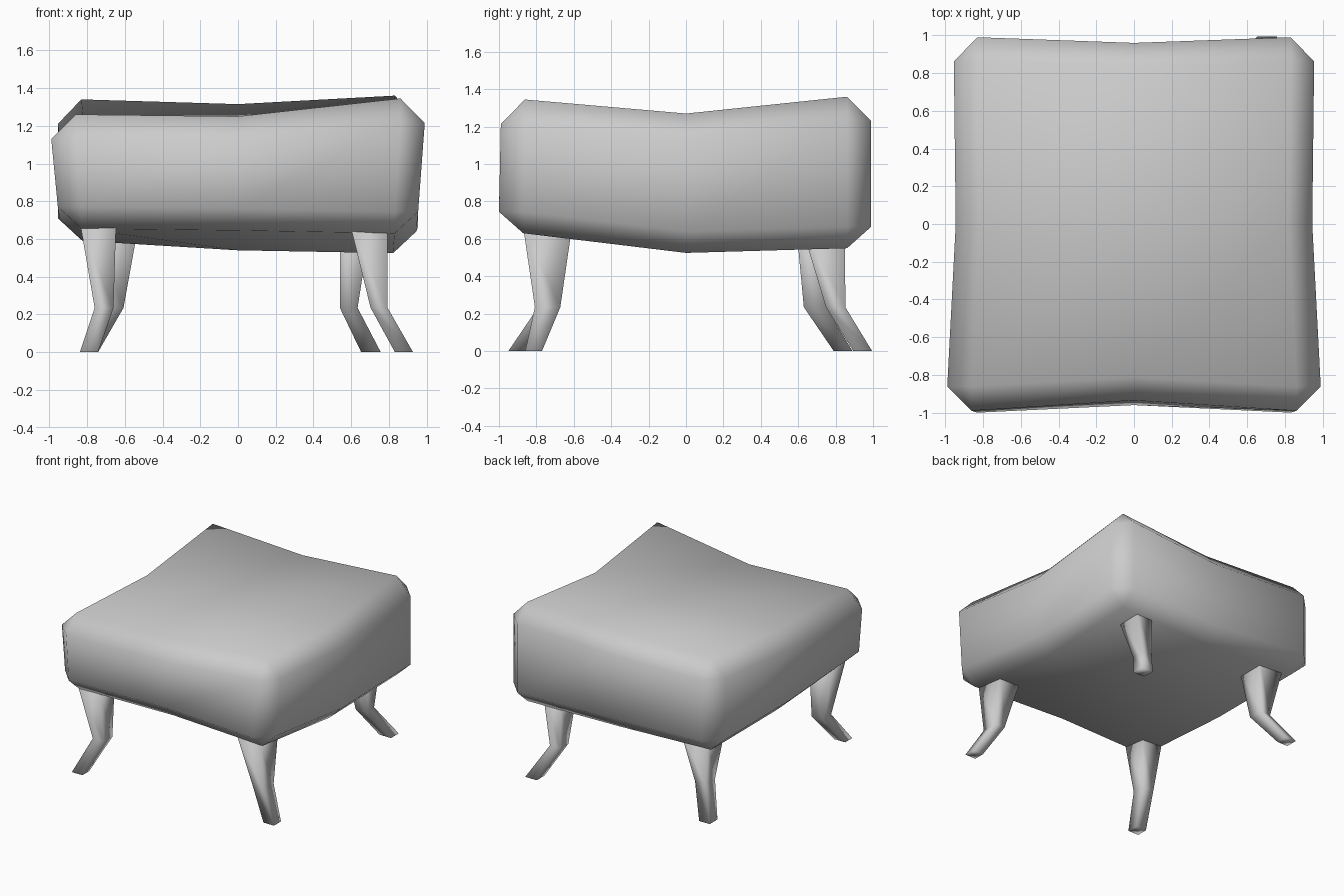
import bpy
import bmesh

if "Cube" in bpy.data.objects:
    bpy.data.objects.remove(bpy.data.objects["Cube"])

# One plain grey for the whole stool
grey = bpy.data.materials.new("plain_grey")
grey.use_nodes = True
grey.diffuse_color = (0.6, 0.6, 0.6, 1)
grey.node_tree.nodes["Principled BSDF"].inputs["Base Color"].default_value = (0.6, 0.6, 0.6, 1)


def finish(bm, name):
    """Turn a bmesh into a smooth, grey, named object."""
    bmesh.ops.recalc_face_normals(bm, faces=bm.faces)
    for face in bm.faces:
        face.smooth = True
    mesh = bpy.data.meshes.new(name)
    bm.to_mesh(mesh)
    bm.free()
    mesh.materials.append(grey)
    obj = bpy.data.objects.new(name, mesh)
    bpy.context.collection.objects.link(obj)
    return obj


# Cushion heights, rows run front to back, columns from -x to +x
TOP = ((1.26, 1.25, 1.345), (1.25, 1.25, 1.27), (1.34, 1.315, 1.36))
BOTTOM = ((0.655, 0.645, 0.63), (0.59, 0.54, 0.525), (0.595, 0.55, 0.55))


def make_cushion():
    bm = bmesh.new()
    bmesh.ops.create_grid(bm, x_segments=2, y_segments=2, size=1)
    bmesh.ops.translate(bm, verts=bm.verts, vec=(0, 0, -1))
    extruded = bmesh.ops.extrude_face_region(bm, geom=bm.faces[:], use_keep_orig=True)
    raised = [v for v in extruded["geom"] if isinstance(v, bmesh.types.BMVert)]
    bmesh.ops.translate(bm, verts=raised, vec=(0, 0, 2))
    bmesh.ops.recalc_face_normals(bm, faces=bm.faces)
    bm.normal_update()

    # Single chamfer around every outer edge
    rims = [e for e in bm.edges if e.calc_face_angle(0) > 1]
    bmesh.ops.bevel(bm, geom=rims, offset=0.13, offset_type='OFFSET',
                    segments=1, profile=0.5, affect='EDGES', clamp_overlap=True)

    # Pull the sides in at the middle and let the top and underside sag
    for v in bm.verts:
        x, y, z = v.co
        i, j = round(x), round(y)
        is_top, on_cap = z > 0, abs(z) > 0.99
        half_x = 0.945 if j == 0 else (0.99 if j < 0 and is_top else 0.955)
        half_y = 0.96 if i == 0 else (0.99 if j > 0 or is_top else 1.0)
        if i == 0 and j < 0 and is_top:
            half_y = 0.935
        if is_top:
            height = TOP[j + 1][i + 1] - (0 if on_cap else 0.13)
        else:
            height = BOTTOM[j + 1][i + 1] + (0 if on_cap else 0.115)
        v.co = (x * half_x, y * half_y, height)
    return finish(bm, "cushion")


def make_leg(name, *sections):
    """Loft a square bent leg through (x, y, half_x, half_y) sections at three heights."""
    bm = bmesh.new()
    corners = ((-1, -1), (1, -1), (1, 1), (-1, 1))
    rings = [[bm.verts.new((x + rx * a, y + ry * b, z)) for a, b in corners]
             for (x, y, rx, ry), z in zip(sections, (0.66, 0.235, 0))]
    for upper, lower in zip(rings, rings[1:]):
        for k in range(4):
            n = (k + 1) % 4
            bm.faces.new((upper[k], upper[n], lower[n], lower[k]))
    bm.faces.new(rings[0])
    bm.faces.new(rings[-1])
    return finish(bm, name)


make_cushion()

# Legs: top, knee and foot sections
make_leg("front_right_leg", (-0.74, -0.77, 0.093, 0.10),
         (-0.71, -0.735, 0.05, 0.055), (-0.79, -0.905, 0.048, 0.045))
make_leg("front_left_leg", (0.695, -0.74, 0.097, 0.13),
         (0.748, -0.74, 0.045, 0.068), (0.88, -0.815, 0.048, 0.045))
make_leg("back_right_leg", (-0.65, 0.71, 0.12, 0.12),
         (-0.655, 0.69, 0.048, 0.06), (-0.79, 0.84, 0.048, 0.05))
make_leg("back_left_leg", (0.62, 0.735, 0.08, 0.115),
         (0.587, 0.80, 0.047, 0.052), (0.705, 0.945, 0.052, 0.05))
